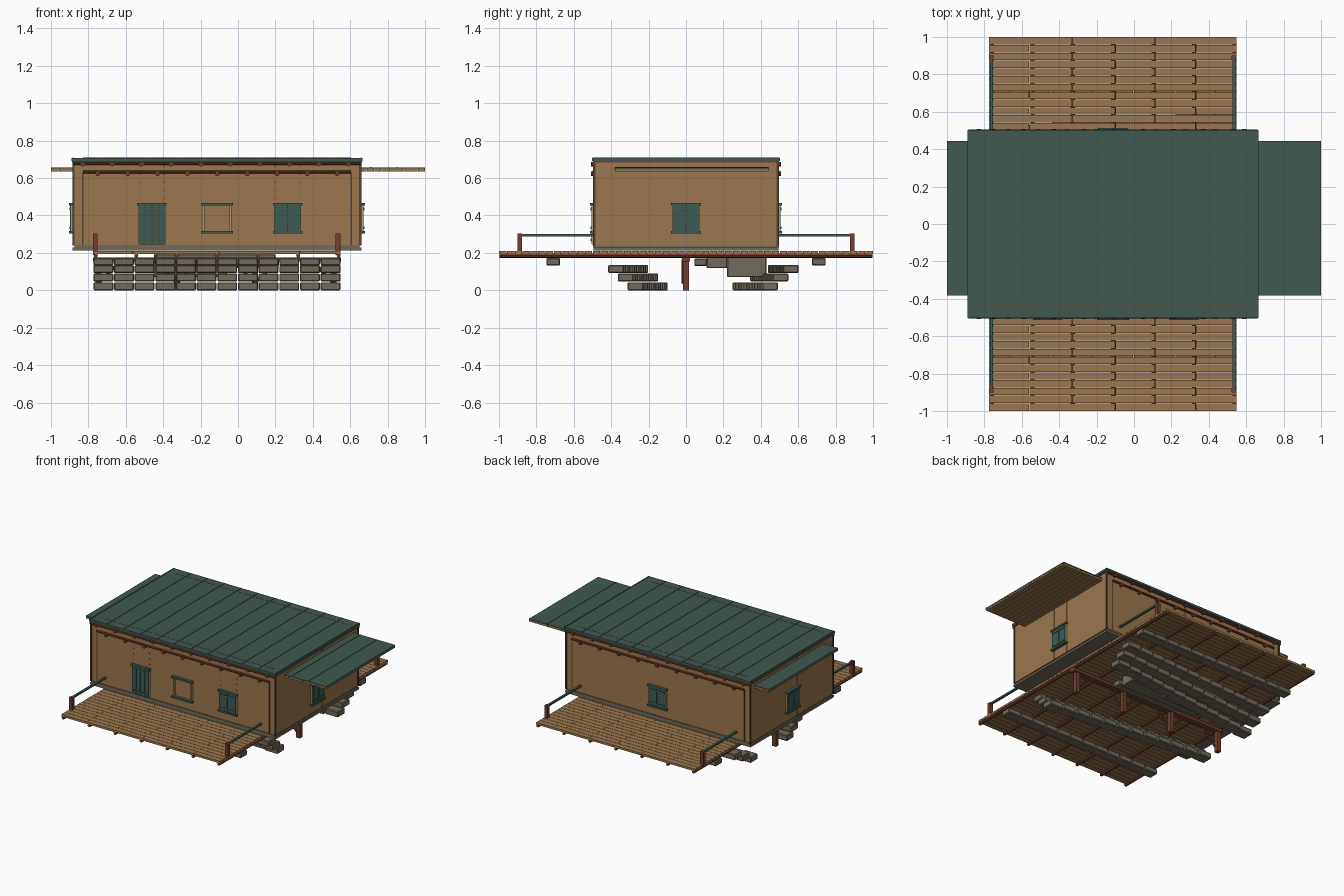
import bpy, bmesh, math
from mathutils import Matrix, Vector

old = bpy.data.objects.get("Cube")
if old:
    bpy.data.objects.remove(old)


def material(name, r, g, b):
    m = bpy.data.materials.new(name)
    m.use_nodes = True
    m.diffuse_color = (r, g, b, 1)
    m.node_tree.nodes["Principled BSDF"].inputs["Base Color"].default_value = (r, g, b, 1)
    return m


WOOD = material("brown wood", .33, .187, .077)
GREEN = material("roof green", .053, .1, .082)
TEAL = material("shutter green", .048, .105, .092)
DARK = material("dark brown trim", .09, .055, .033)
RED = material("red timber", .16, .05, .03)
STONE = material("grey stone", .17, .147, .108)
PALE = material("pale frame", .45, .33, .18)


def finish(name, bm, mat, bevel=0):
    mesh = bpy.data.meshes.new(name)
    bm.to_mesh(mesh)
    bm.free()
    mesh.materials.append(mat)
    ob = bpy.data.objects.new(name, mesh)
    bpy.context.collection.objects.link(ob)
    if bevel:
        mod = ob.modifiers.new("Bevel", "BEVEL")
        mod.width = bevel
        mod.segments = 1


def boxes(name, mat, items, frame=Matrix(), bevel=0):
    """One object from (x0, x1, y0, y1, z0, z1) boxes."""
    bm = bmesh.new()
    for x0, x1, y0, y1, z0, z1 in items:
        mid = Vector((x0 + x1, y0 + y1, z0 + z1)) / 2
        size = Matrix.Diagonal((x1 - x0, y1 - y0, z1 - z0, 1))
        bmesh.ops.create_cube(bm, size=1, matrix=frame @ Matrix.Translation(mid) @ size)
    finish(name, bm, mat, bevel)


def rods(name, mat, pairs, radius, sides=8):
    """One object from cylinders between pairs of points."""
    bm = bmesh.new()
    for a, b in pairs:
        a, b = Vector(a), Vector(b)
        turn = (b - a).to_track_quat('Z', 'Y').to_matrix().to_4x4()
        bmesh.ops.create_cone(bm, cap_ends=True, segments=sides, radius1=radius, radius2=radius,
                              depth=(b - a).length, matrix=Matrix.Translation((a + b) / 2) @ turn)
    finish(name, bm, mat)


def spread(a, b, n):
    return [a + (b - a) * i / (n - 1) for i in range(n)]


# Extents of the house and deck
L, R, H = -.885, .66, .495
DL, DR = -.775, .55
MID = (L + R) / 2

# Deck planks with staggered joints
planks = []
rows = 48
pitch = 2 / rows
for i in range(rows):
    y = -1 + i * pitch
    cuts = [DL, -.33, .11, DR] if i % 2 else [DL, -.56, -.1, .33, DR]
    for a, b in zip(cuts, cuts[1:]):
        planks.append((a + .001, b - .001, y + .0015, y + pitch - .0015, .194, .21))
boxes("deck_planks", WOOD, planks)

# Round joists, their ends showing at the deck edges
joists = spread(DL + .015, DR - .012, 7)
rods("joists", RED, [((x, -.998, .185), (x, .998, .185)) for x in joists], .011)

# House body
boxes("floor_sill", STONE, [(L, R, -H, H, .212, .228), (L + .01, R - .01, -H - .003, H + .003, .228, .242)])
boxes("walls", WOOD, [(L + .004, R - .004, -H + .005, H - .005, .24, .69)])
boxes("corner_posts", DARK, [(x - .006, x + .006, y - .006, y + .006, .24, .69)
                             for x in (L + .006, R - .006) for y in (-H + .005, H - .005)])
boxes("wall_battens", DARK, [(x - .004, x + .004, y - .004, y + .004, .24, .63)
                             for x in (-.83, .605) for y in (-H + .005, H - .005)])

# Roof with standing seams and thin red flashing lines
boxes("eaves_board", RED, [(L - .003, R + .003, -H - .003, H + .003, .683, .693)])
boxes("roof", GREEN, [(L - .005, R + .005, -.503, .503, .692, .708)])
boxes("roof_seams", GREEN, [(x - .003, x + .003, -.5, .5, .7, .711) for x in spread(L + .002, R - .002, 12)])
boxes("roof_flashing", RED, [(-.83, .605, y - .002, y + .002, .7, .709) for y in (-.44, .44)])

# Side canopies: planked below, sheet metal above
for side, x0, x1, n in (("left", R - .01, 1, 9), ("right", -1, L + .01, 3)):
    step = (x1 - x0) / n
    boxes(side + "_canopy_boards", WOOD, [(x0 + i * step + .001, x0 + (i + 1) * step - .001, -.38, .44, .636, .652)
                                          for i in range(n)])
    boxes(side + "_canopy_sheet", GREEN, [(x0, x1, -.383, .443, .651, .657)])
boxes("left_canopy_seams", GREEN, [(x - .003, x + .003, -.38, .44, .655, .66) for x in (.71, .85)])
boxes("canopy_lips", GREEN, [(x - .002, x + .002, -.383, .443, .645, .657) for x in (-.998, .998)])

# Two rails with round log ends along each long wall
for side, s in (("front", -1), ("back", 1)):
    rods(side + "_wall_rails", RED, [((-.83, s * .497, .632), (.605, s * .497, .632)),
                                     ((L, s * .498, .678), (R, s * .498, .678))], .008)
    ends = [(x, .622) for x in spread(-.75, .53, 9)] + [(x, .674) for x in spread(-.83, .59, 10)]
    rods(side + "_log_ends", RED, [((x, s * .48, z), (x, s * .509, z)) for x, z in ends], .012)


# Openings are built facing the front, then turned to their wall
def opening(name, angle, dist, u, z0, z1=.46, w=.066, panels=True, seams=True):
    frame = (Matrix.Translation((MID, 0, 0)) @ Matrix.Rotation(math.radians(angle), 4, 'Z')
             @ Matrix.Translation((u, -dist, 0)))
    boxes(name + "_jambs", PALE, [(s * w - .006, s * w + .006, -.013, .01, z0, z1) for s in (-1, 1)], frame)
    bars = [(-w - .013, w + .013, -.022, .01, z1 - .007, z1 + .006)]
    if z0 > .3:
        bars.append((-w - .013, w + .013, -.022, .01, z0 - .006, z0 + .007))
    boxes(name + "_lintel_and_sill", TEAL, bars, frame)
    if panels:
        # Shutter boards over a dark backing, tied by ledges
        boxes(name + "_backing", DARK, [(-w, w, -.01, .01, z0, z1)], frame)
        count = 4 if z0 < .3 else 2
        step = (2 * w + .01) / count
        starts = [-w - .005 + i * step for i in range(count)]
        boxes(name + "_shutters", TEAL, [(a + .002, a + step - .002, -.016, -.008, z0 + .003, z1 - .003)
                                         for a in starts], frame)
        boxes(name + "_ledges", GREEN, [(-w + .004, w - .004, -.02, -.01, z - .007, z + .007)
                                        for z in (z0 + .025, z1 - .025)], frame)
    if seams:
        spans = [(.24, z0), (z1, .68)]
        boxes(name + "_wall_strips", WOOD, [(s * w - .002, s * w + .002, -.002, .01, a, b)
                                            for s in (-1, 1) for a, b in spans], frame)
    elif panels:
        boxes(name + "_pegs", DARK, [(s * w - .003, s * w + .003, -.003, .01, z, z + .006)
                                     for s in (-1, 1) for z in spread(z1 + .03, .66, 5)], frame)


WALL, END = H - .005, (R - L) / 2 - .004
opening("door", 0, WALL, -.46 - MID, .245, seams=False)
opening("front_middle_window", 0, WALL, 0, .31, w=.073, panels=False, seams=False)
opening("front_left_window", 0, WALL, .265 - MID, .31, seams=False)
opening("left_window", 90, END, 0, .31)
opening("back_window", 180, WALL, 0, .31)
opening("right_window", -90, END, 0, .31)

# Handrails at the deck sides
posts, rails = [], []
for x in (DL + .012, DR - .015):
    for s in (-1, 1):
        y = s * .89
        posts.append((x - .013, x + .013, y - .012, y + .012, .19, .303))
        rails.append((x - .008, x + .008, *sorted((s * .49, y)), .289, .301))
boxes("handrail_posts", RED, posts)
boxes("handrails", TEAL, rails)

# Stone banks: stepped courses that drift inward along their length
stones = []
count = 12
pitch = (DR - DL) / count
for i in range(count):
    x0 = DL + i * pitch + .002
    x1 = x0 + pitch - .004
    t = i / (count - 1)
    for base in (-.71, .71):
        stones.append((x0, x1, base - .037, base + .037, .133, .172))
    for k, z in enumerate((0, .047, .092)):
        top = z + .043
        front = -.14 - .052 * k - .13 * t
        back = .29 + .095 * k + (.16 - .04 * k) * t
        stones.append((x0, x1, front - .042, front + .042, z, top))
        stones.append((x0, x1, back - .042, back + .042, z, top))
boxes("stone_banks", STONE, stones, bevel=.005)
boxes("stone_blocks", STONE, [(-.45, -.06, .22, .43, .07, .193), (-.44, .2, .11, .22, .118, .193),
                              (-.3, .22, .045, .11, .13, .17)], bevel=.004)

# Central trestle: posts, beam and diagonal braces
feet = spread(DL + .03, DR - .04, 4)
boxes("trestle_posts", RED, [(x - .016, x + .016, -.016, .016, 0, .165) for x in feet])
boxes("trestle_beam", RED, [(DL, DR, -.022, .022, .155, .176)])
braces = [((x, -.018, .04), (x + s * .12, -.018, .16)) for x in feet for s in (-1, 1) if DL < x + s * .12 < DR]
rods("trestle_braces", RED, braces, .008, 6)
